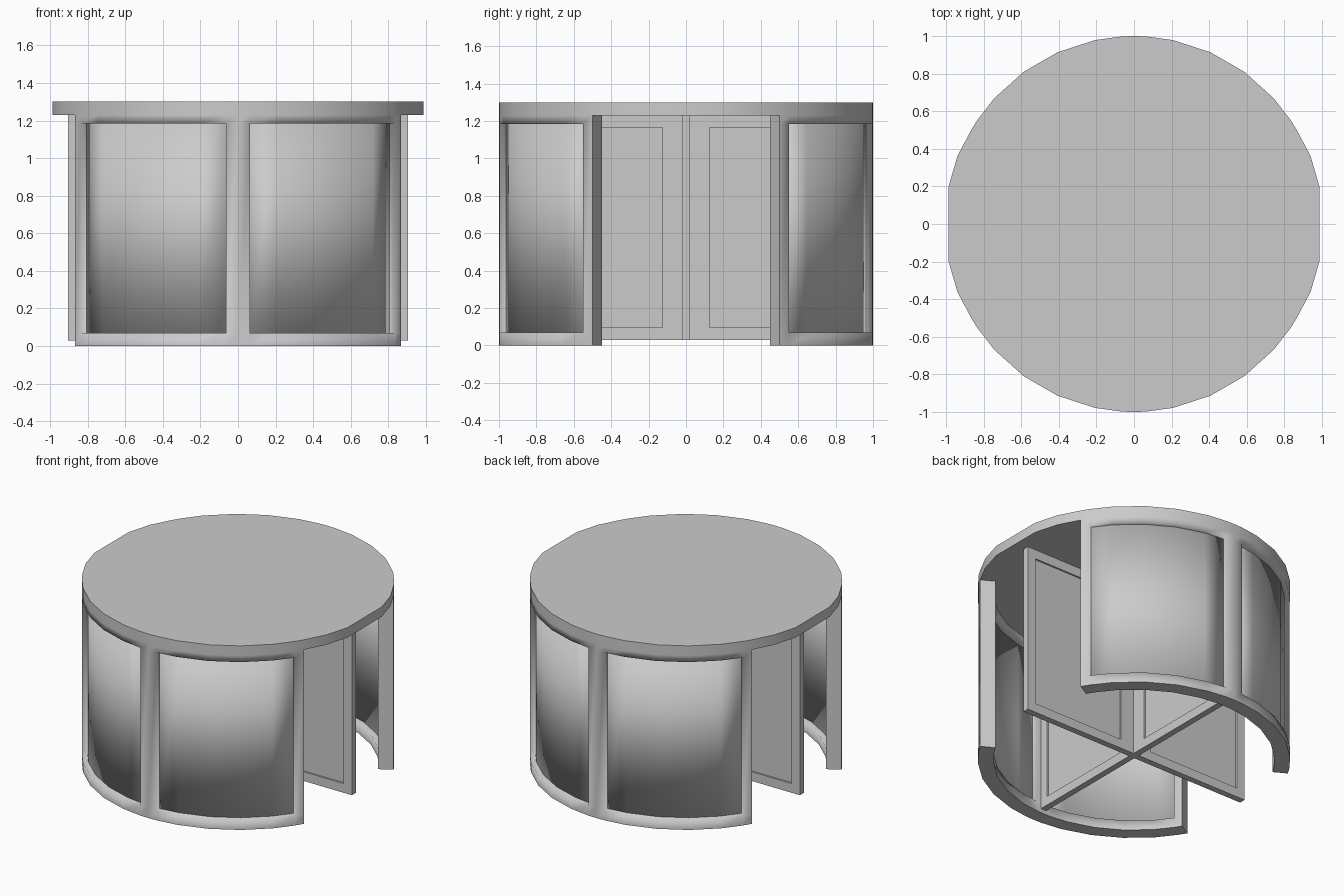
import bpy, bmesh
from math import cos, sin, radians

if "Cube" in bpy.data.objects:
    bpy.data.objects.remove(bpy.data.objects["Cube"])

RAIL = [0.0, 0.07, 1.185, 1.23]
LEAF = [0.03, 0.095, 1.165, 1.23]


def finish(name, bm):
    bmesh.ops.remove_doubles(bm, verts=bm.verts, dist=1e-5)
    bmesh.ops.recalc_face_normals(bm, faces=bm.faces)
    me = bpy.data.meshes.new(name)
    bm.to_mesh(me)
    bm.free()
    ob = bpy.data.objects.new(name, me)
    bpy.context.collection.objects.link(ob)
    return ob


def slab(name, us, zs, d0, d1, solid, mapping, smooth=False, sharp_rim=False):
    """Thick sheet over a grid of cells; cells that are not solid stay open."""
    bm = bmesh.new()
    nu, nz = len(us) - 1, len(zs) - 1

    def filled(i, k):
        return 0 <= i < nu and 0 <= k < nz and solid((us[i] + us[i + 1]) / 2, (zs[k] + zs[k + 1]) / 2)

    def quad(*pts):
        bm.faces.new([bm.verts.new(mapping(*p)) for p in pts]).smooth = smooth

    for i in range(nu):
        for k in range(nz):
            if not filled(i, k):
                continue
            a, b, z0, z1 = us[i], us[i + 1], zs[k], zs[k + 1]
            for d in (d0, d1):
                quad((a, d, z0), (b, d, z0), (b, d, z1), (a, d, z1))
            for u, n in ((a, i - 1), (b, i + 1)):
                if not filled(n, k):
                    quad((u, d0, z0), (u, d1, z0), (u, d1, z1), (u, d0, z1))
            for z, n in ((z0, k - 1), (z1, k + 1)):
                if not filled(i, n):
                    quad((a, d0, z), (b, d0, z), (b, d1, z), (a, d1, z))
    bmesh.ops.remove_doubles(bm, verts=bm.verts, dist=1e-5)
    if sharp_rim:
        # crisp bottom, top and end edges
        ends = [mapping(u, d, 0)[:2] for u in (us[0], us[-1]) for d in (d0, d1)]
        at_end = lambda v: any(abs(v.co.x - x) + abs(v.co.y - y) < 1e-4 for x, y in ends)
        for e in bm.edges:
            v, w = e.verts
            level = abs(v.co.z - w.co.z) < 1e-4 and v.co.z in (zs[0], zs[-1])
            flat = abs(v.co.z - w.co.z) < 1e-4 and min(abs(v.co.z - zs[0]), abs(v.co.z - zs[-1])) < 1e-4
            if level or flat or (at_end(v) and at_end(w)):
                e.smooth = False
    return finish(name, bm)


# Curved side walls: frame with two openings, and a pane in each
WALL = [30, 33.5, 42, 54, 66, 78, 86.3, 90, 93.7, 102, 114, 126, 138, 146.5, 150]


def is_pane(u, z):
    return RAIL[1] < z < RAIL[2] and (33.5 < u < 86.3 or 93.7 < u < 146.5)


for side, turn in (("back", 0), ("front", 180)):
    def polar(u, r, z, t=turn):
        return (r * cos(radians(u + t)), r * sin(radians(u + t)), z)
    slab(side + "_wall_frame", WALL, RAIL, 0.9, 1.0,
         lambda u, z: not is_pane(u, z), polar, True, True)
    slab(side + "_wall_glass", WALL, RAIL, 0.94, 0.965, is_pane, polar, True)

# Round canopy over the whole drum
rim = [(a, 1.0) for a in WALL]
rim += [(a, 1.0066) for a in (159, 169, 191, 201)]
rim += [(a + 180, 1.0) for a in WALL]
rim += [(a, 1.0066) for a in (339, 349, 371, 381)]
bm = bmesh.new()
base = bm.faces.new([bm.verts.new((r * cos(radians(a)), r * sin(radians(a)), 1.23)) for a, r in rim])
top = bmesh.ops.extrude_face_region(bm, geom=[base], use_keep_orig=True)
bmesh.ops.translate(bm, vec=(0, 0, 0.07), verts=[v for v in top["geom"] if isinstance(v, bmesh.types.BMVert)])
canopy = finish("canopy", bm)
bpy.context.view_layer.objects.active = canopy
canopy.select_set(True)
bpy.ops.object.shade_smooth_by_angle(angle=radians(35))

# Crossed door leaves with recessed panes
SPAN = [-0.905, -0.84, -0.125, 0.125, 0.84, 0.905]


def leaf_pane(u, z):
    return 0.125 < abs(u) < 0.84 and LEAF[1] < z < LEAF[2]


for name, place in (("side_leaves", lambda u, d, z: (u, d, z)),
                    ("front_back_leaves", lambda u, d, z: (d, u, z))):
    slab(name + "_frame", SPAN, LEAF, -0.022, 0.022, lambda u, z: not leaf_pane(u, z), place)
    slab(name + "_glass", SPAN, LEAF, -0.01, 0.01, leaf_pane, place)
